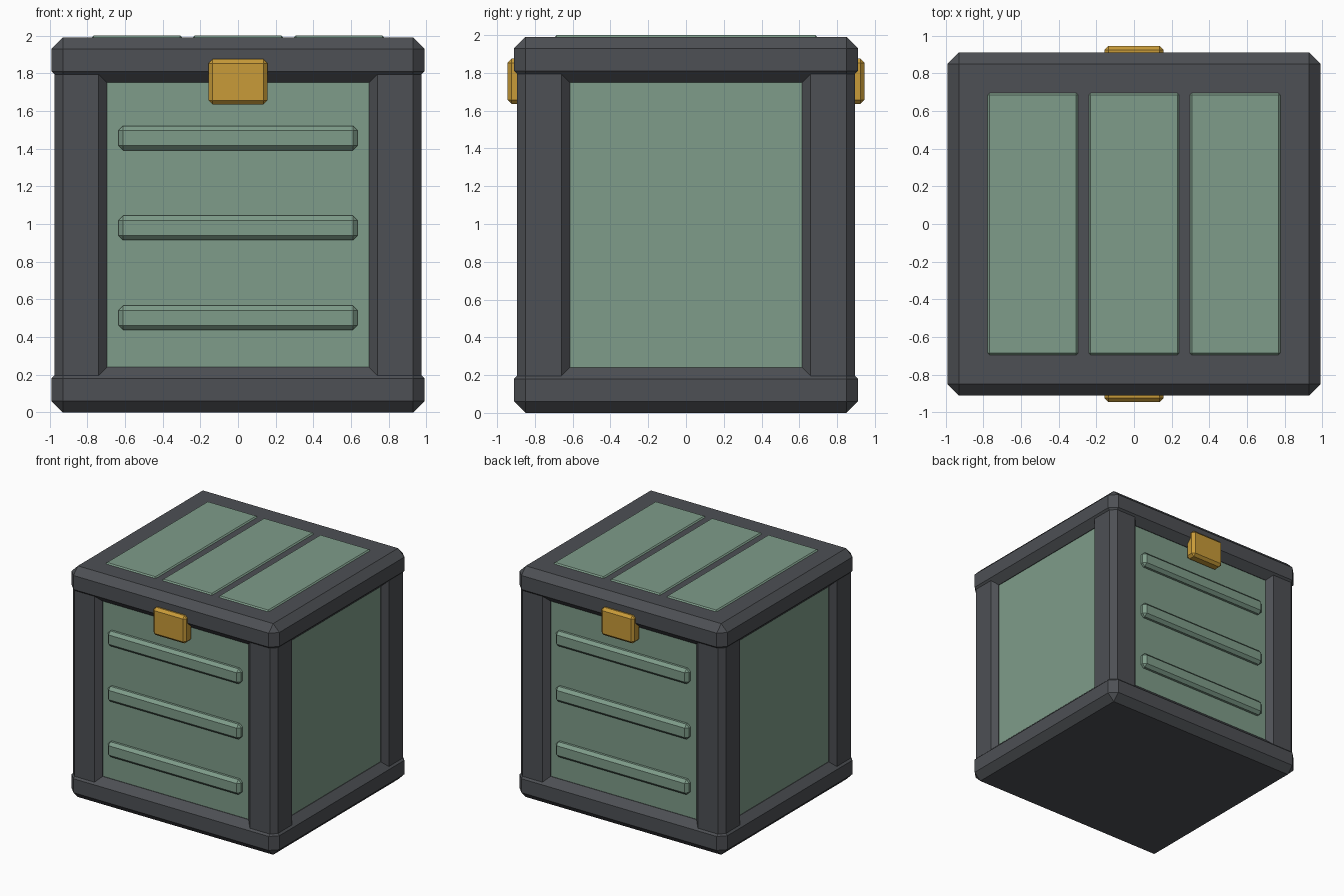
import bpy
import bmesh
from mathutils import Vector

cube = bpy.data.objects.get("Cube")
if cube:
    bpy.data.objects.remove(cube, do_unlink=True)


def material(name, rgb):
    mat = bpy.data.materials.new(name)
    mat.use_nodes = True
    color = (*rgb, 1.0)
    mat.diffuse_color = color
    mat.node_tree.nodes["Principled BSDF"].inputs["Base Color"].default_value = color
    return mat


FRAME = material("dark grey frame", (0.075, 0.080, 0.089))
PANEL = material("sage green", (0.209, 0.332, 0.251))
LATCH = material("gold", (0.578, 0.328, 0.040))


def box(name, center, size, bevel, mat):
    """Flat-shaded box with a single chamfer on every edge."""
    bm = bmesh.new()
    bmesh.ops.create_cube(bm, size=1.0)
    bmesh.ops.scale(bm, vec=Vector(size), verts=bm.verts)
    if bevel:
        bmesh.ops.bevel(bm, geom=bm.edges[:], offset=bevel, segments=1,
                        profile=0.5, affect='EDGES')
    mesh = bpy.data.meshes.new(name)
    bm.to_mesh(mesh)
    bm.free()
    mesh.materials.append(mat)
    obj = bpy.data.objects.new(name, mesh)
    obj.location = center
    bpy.context.collection.objects.link(obj)
    return obj


# Base, lid and inner body
box("base", (0, 0, 0.12), (1.98, 1.82, 0.24), 0.06, FRAME)
box("lid", (0, 0, 1.87), (1.98, 1.82, 0.24), 0.06, FRAME)
box("body", (0, 0, 1.0), (1.85, 1.69, 1.7), 0, PANEL)

# Corner posts, sunk into base and lid
for x_side, x in (("right", -0.835), ("left", 0.835)):
    for y_side, y in (("front", -0.755), ("back", 0.755)):
        box(f"{y_side}_{x_side}_post", (x, y, 1.0), (0.28, 0.28, 1.8), 0.045, FRAME)

# Ribs and latch on front and back
for side, s in (("front", -1), ("back", 1)):
    for i in range(3):
        box(f"{side}_rib_{i + 1}", (0, s * 0.845, 0.502 + 0.477 * i),
            (1.27, 0.09, 0.13), 0.025, PANEL)
    box(f"{side}_latch", (0, s * 0.895, 1.755), (0.315, 0.1, 0.24), 0.022, LATCH)

# Raised lid plates
for i in (-1, 0, 1):
    box(f"lid_plate_{i + 2}", (i * 0.537, 0, 1.98), (0.48, 1.39, 0.04), 0.01, PANEL)
